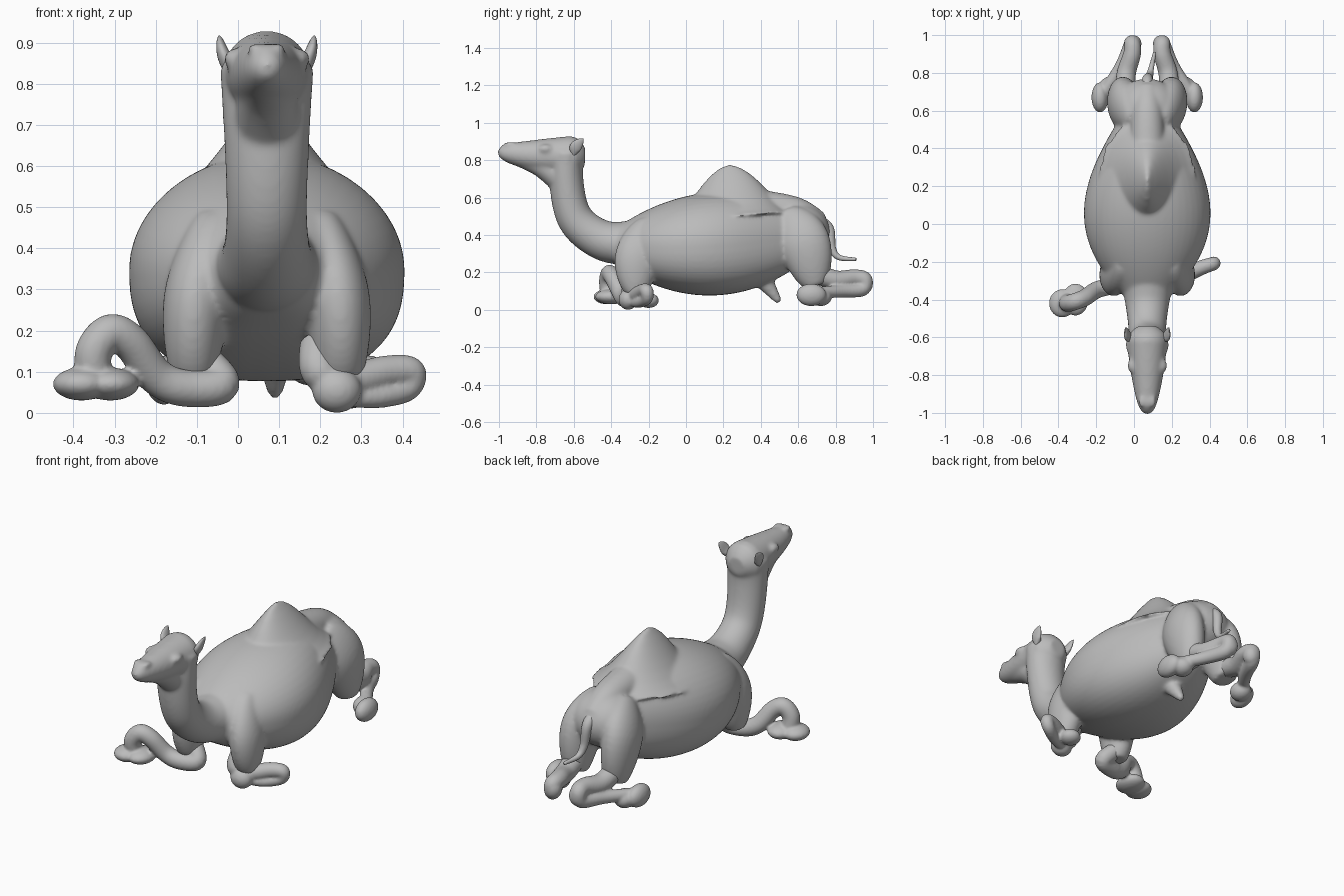
import bpy
import bmesh
from math import cos, sin, pi, copysign
from mathutils import Vector

if "Cube" in bpy.data.objects:
    bpy.data.objects.remove(bpy.data.objects["Cube"], do_unlink=True)

CENTRE = .07  # the body's midline in x
GREY = (.5, .5, .5, 1)

plain_grey = bpy.data.materials.new("plain_grey")
plain_grey.use_nodes = True
plain_grey.diffuse_color = GREY
plain_grey.node_tree.nodes["Principled BSDF"].inputs["Base Color"].default_value = GREY


def smooth_path(points, steps=8):
    """Run a smooth curve through the control points."""
    points = [Vector(p) for p in points]
    padded = [points[0], *points, points[-1]]
    path = []
    for before, start, end, after in zip(padded, padded[1:], padded[2:], padded[3:]):
        leave, arrive = (end - before) / 2, (after - start) / 2
        for i in range(steps):
            t = i / steps
            ease = t * t * (3 - 2 * t)
            path.append(start.lerp(end, ease) + leave * t * (1 - t) ** 2 - arrive * t * t * (1 - t))
    return path + [points[-1]]


def sweep(bm, points, width, depth, side=(1, 0, 0), mirror=1, belly=1, sides=48):
    """Skin ovals along a path; width and depth are rules of the distance along it."""
    path = [Vector((CENTRE + mirror * p.x, p.y, p.z)) for p in smooth_path(points)]
    side = Vector(side)
    last = len(path) - 1
    rings = []
    for i, centre in enumerate(path):
        tangent = (path[min(i + 1, last)] - path[max(i - 1, 0)]).normalized()
        side = (side - tangent * side.dot(tangent)).normalized()
        up = side.cross(tangent)
        w, d = max(width(i / last), .002), max(depth(i / last), .002)
        ring = []
        for k in range(sides):
            c, s = cos(2 * pi * k / sides), sin(2 * pi * k / sides)
            if s < 0:  # a belly below one fills out the underside
                c, s = (copysign(abs(v) ** belly, v) for v in (c, s))
            ring.append(bm.verts.new(centre + side * c * w + up * s * d))
        rings.append(ring)
    faces = [bm.faces.new(rings[0]), bm.faces.new(rings[-1])]
    for ring, following in zip(rings, rings[1:]):
        for k in range(sides):
            n = (k + 1) % sides
            faces.append(bm.faces.new((ring[k], ring[n], following[n], following[k])))
    bmesh.ops.recalc_face_normals(bm, faces=faces)


def limb(bm, points, start, end, **options):
    """A round limb that tapers evenly from start to end radius."""
    def radius(t):
        return start + (end - start) * t
    sweep(bm, points, radius, radius, **options)


def ball(bm, centre, size, mirror=1):
    made = bmesh.ops.create_uvsphere(bm, u_segments=32, v_segments=20, radius=1)
    for v in made["verts"]:
        x, y, z = (c + a * s for c, a, s in zip(centre, v.co, size))
        v.co = (CENTRE + mirror * x, y, z)
    faces = {f for v in made["verts"] for f in v.link_faces}
    bmesh.ops.recalc_face_normals(bm, faces=list(faces))


def finish(name, bm, voxel=0, blend=5):
    """Make the object, and fuse its overlapping pieces into one soft skin."""
    mesh = bpy.data.meshes.new(name)
    bm.to_mesh(mesh)
    bm.free()
    mesh.materials.append(plain_grey)
    mesh.shade_smooth()
    obj = bpy.data.objects.new(name, mesh)
    bpy.context.collection.objects.link(obj)
    if voxel:
        remesh = obj.modifiers.new("fuse", 'REMESH')
        remesh.mode = 'VOXEL'
        remesh.voxel_size = voxel
        remesh.use_smooth_shade = True
        soft = obj.modifiers.new("soften", 'SMOOTH')
        soft.iterations = blend


# Torso: a barrel, widest ahead of the middle and rising a little to the rump
body = bmesh.new()
stations = [i / 8 for i in range(9)]
sweep(body, [(0, -.46 + 1.23 * t, .34 + .1 * t ** 3) for t in stations],
      width=lambda t: .335 * sin(pi * t ** .8),
      depth=lambda t: .275 * sin(pi * t) ** .7, belly=.8)

# Hump: broad at the flanks, drawing in to a narrow top
sweep(body, [(0, .25, .5), (0, .23, .78)],
      width=lambda t: .26 * (1 - t) ** 1.2,
      depth=lambda t: .32 * (1 - t) ** .8)

# Rump, with the spine running down to the tail
ball(body, (0, .6, .42), (.18, .17, .15))
limb(body, [(0, .35, .55), (0, .58, .52), (0, .71, .45)], .1, .07)

# Neck: thick at the chest, then curving up to the head
sweep(body, [(0, -.27, .36), (0, -.4, .36), (0, -.5, .4), (0, -.58, .47),
             (0, -.62, .56), (0, -.64, .7), (0, -.64, .84)],
      width=lambda t: .1 + .045 * (1 - 2 * t) ** 2 - .03 * t ** 4,
      depth=lambda t: .09 + .03 * (1 - t) ** 2)

# Head: rounded skull narrowing to the muzzle, with a deep throat and jaw
def skull(t):
    return .12 * (1 - t) ** .5 * min(1, .4 + 4 * t)


sweep(body, [(0, -.54, .82), (0, -.8, .825), (0, -1.01, .845)], skull, skull)
limb(body, [(0, -.63, .68), (0, -.77, .775), (0, -.92, .825)], .09, .045)
ball(body, (0, -.94, .85), (.045, .055, .048))
ball(body, (0, -.96, .82), (.04, .035, .022))

# Shoulders, haunches, brows and nostrils on both sides
for m in (-1, 1):
    sweep(body, [(.12, -.2, .47), (.17, -.26, .28), (.18, -.27, .08)],
          width=lambda t: .05 + .03 * sin(pi * t),
          depth=lambda t: .05 + .07 * sin(pi * t), mirror=m)
    sweep(body, [(.06, .54, .52), (.12, .63, .36), (.12, .69, .13)],
          width=lambda t: .055 + .035 * sin(pi * t),
          depth=lambda t: .06 + .08 * sin(pi * t), mirror=m)
    ball(body, (.08, -.75, .86), (.025, .04, .025), m)
    ball(body, (.03, -.94, .885), (.015, .03, .015), m)

# Fold of skin under the belly
limb(body, [(.02, .4, .18), (.02, .45, .11), (.02, .5, .04)], .06, .015)
finish("body", body, voxel=.009, blend=12)

# Ears: thin leaves tilted back
for m, name in ((-1, "right_ear"), (1, "left_ear")):
    ear = bmesh.new()
    sweep(ear, [(.085, -.6, .83), (.105, -.59, .87), (.115, -.55, .915)],
          width=lambda t: .018 * (1 - t ** 3),
          depth=lambda t: .003 + .029 * sin(pi * t), mirror=m)
    finish(name, ear)

# Forelegs: the right stretched out over an arch, the left folded into a loop
right = bmesh.new()
limb(right, [(-.17, -.25, .14), (-.11, -.3, .07), (-.2, -.33, .06), (-.27, -.35, .09),
             (-.33, -.39, .17), (-.38, -.41, .195), (-.42, -.42, .15), (-.42, -.41, .08)],
     .045, .045, side=(0, 1, 0))
ball(right, (-.45, -.42, .07), (.07, .075, .04))
ball(right, (-.38, -.4, .07), (.07, .085, .04))
finish("right_foreleg", right, voxel=.007)

left = bmesh.new()
limb(left, [(.13, -.26, .17), (.13, -.3, .1), (.2, -.27, .08), (.29, -.23, .1),
            (.35, -.21, .1), (.34, -.21, .06), (.27, -.25, .04), (.2, -.28, .04)],
     .05, .025, side=(0, 1, 0))
ball(left, (.17, -.31, .055), (.06, .05, .055))
ball(left, (.2, -.2, .05), (.055, .055, .04))
finish("left_foreleg", left, voxel=.007)

# Hind legs: hock to the back, shank folded forward, foot turned out
for m, name in ((-1, "right_hind_leg"), (1, "left_hind_leg")):
    hind = bmesh.new()
    limb(hind, [(.12, .68, .2), (.11, .8, .16), (.08, .9, .17), (.08, .955, .16),
                (.09, .94, .11), (.14, .83, .1), (.24, .68, .09)],
         .055, .03, mirror=m)
    ball(hind, (.075, .955, .14), (.045, .045, .055), m)
    ball(hind, (.25, .67, .08), (.045, .08, .06), m)
    ball(hind, (.2, .72, .07), (.055, .06, .05), m)
    finish(name, hind, voxel=.007)

# Tail: hangs down the rump and its tip sweeps back
tail = bmesh.new()
limb(tail, [(0, .67, .49), (0, .76, .44), (.01, .78, .33), (.02, .82, .28), (.04, .91, .27)],
     .035, .008)
finish("tail", tail)
